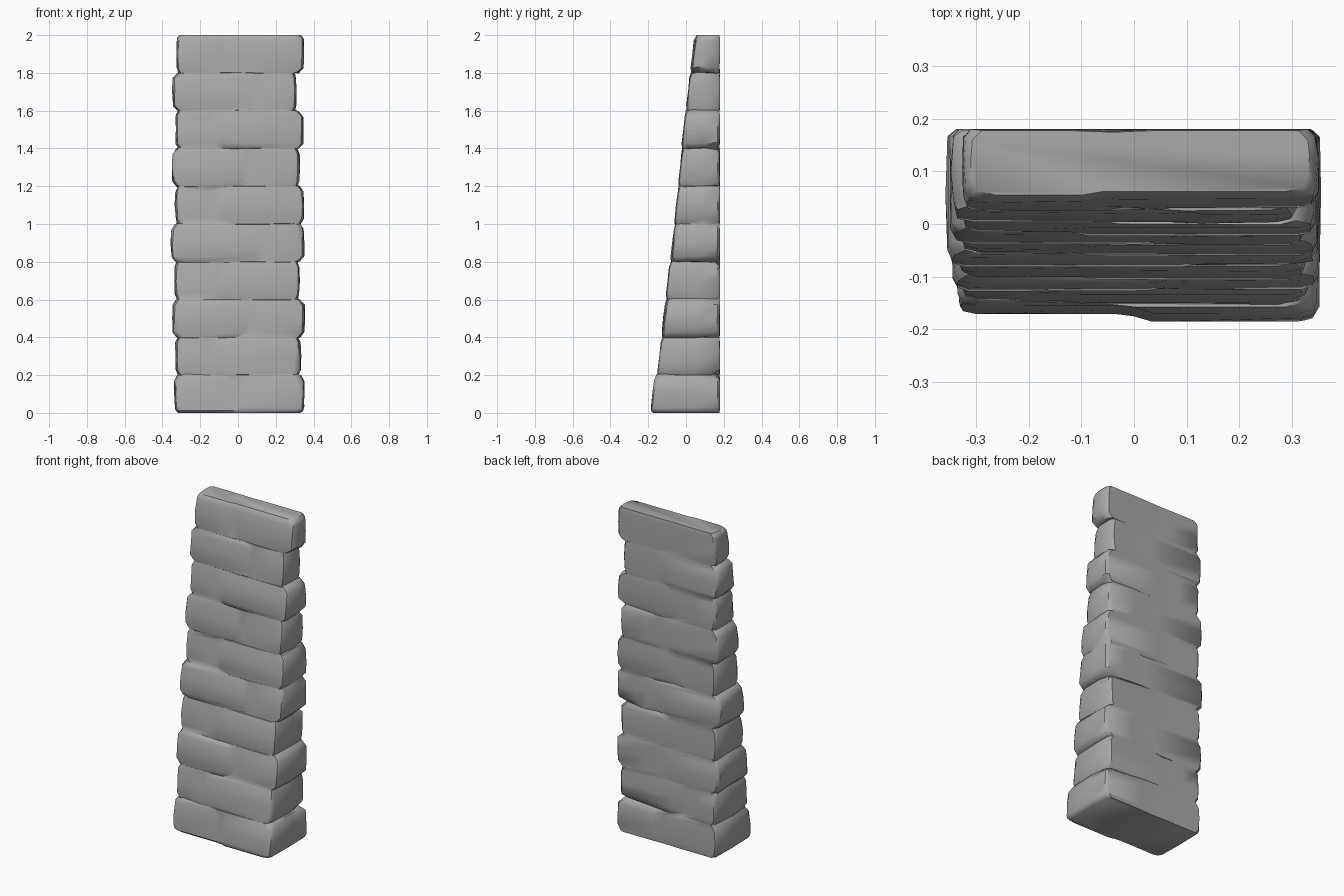
import bpy, bmesh, random
from mathutils import Vector

random.seed(4)
cube = bpy.data.objects.get("Cube")
if cube:
    bpy.data.objects.remove(cube, do_unlink=True)

stone = bpy.data.materials.new("grey stone")
stone.use_nodes = True
stone.diffuse_color = (0.4, 0.4, 0.4, 1)
stone.node_tree.nodes["Principled BSDF"].inputs["Base Color"].default_value = (0.4, 0.4, 0.4, 1)

# One entry per stone course, bottom to top
LEFT = [.335, .33, .345, .335, .353, .33, .348, .328, .344, .325]
RIGHT = [.35, .33, .35, .325, .347, .348, .325, .345, .307, .348]
JOINT = [0, -.14, .06, -.1, .12, -.12, .05, -.12, .1, -.06]
STEP = [.014, .004, -.005, .006, -.004, .006, .003, .009, .003, -.006]
FRONT = [-.17, -.14, -.118, -.095, -.071, -.05, -.031, -.011, .011, .036]
BACK = .18
H = 0.2


def ring(i, z, inset, front, corner):
    """Cross-section of course i: chamfered rectangle with a joint line."""
    l, r = -LEFT[i] + inset, RIGHT[i] - inset
    j, s = JOINT[i], STEP[i]
    f, b = front + inset * .25, BACK - inset * .15
    fl, fr = f + s / 2, f - s / 2
    ml, mr = (fl * .5 + b * .5), (fr * .4 + b * .6)
    c = corner
    return [Vector((x, y, z)) for x, y in (
        (l, fl + c), (l + c * .35, fl + c * .25), (l + c * 1.4, fl), (j - .035, fl),
        (j, (fl + fr) / 2 + .003), (j + .035, fr), (r - c * 1.4, fr), (r - c * .35, fr + c * .25),
        (r, fr + c), (r + .003, mr), (r, b - c * .6), (r - c * .6, b),
        (j + .1, b), (j + .02, b - .003), (j - .06, b), (l + c * .6, b), (l, b - c * .6), (l - .003, ml))]


def mix(a, b, t):
    return [p.lerp(q, t) for p, q in zip(a, b)]


# Stack rings: worn groove between courses, flat belly on each course
rings = []
for i in range(len(LEFT)):
    z = i * H
    slope = .115 * .03
    low = ring(i, z + .028, .002, FRONT[i] - .008, .024)
    mid = ring(i, z + .1, 0, FRONT[i], .022)
    high = ring(i, z + .17, .002, FRONT[i] + .008, .024)
    if i == 0:
        rings.append(ring(i, 0, .022, FRONT[i] - .002, .03))
        rings.append(ring(i, .012, .008, FRONT[i] - .010, .028))
    else:
        a = ring(i - 1, z - .003, .017, FRONT[i - 1] + .0105, .03)
        b = ring(i, z + .003, .017, FRONT[i] - .0105, .03)
        rings += [mix(a, b, .25), mix(a, b, .75)]
    rings += [low, mid, high]
last = len(LEFT) - 1
rings.append(ring(last, 1.985, .005, FRONT[last] + .013, .026))
rings.append(ring(last, 2, .018, FRONT[last] + .018, .03))

bm = bmesh.new()
loops = []
for k, points in enumerate(rings):
    # Slight wear on the stones, with even top and bottom beds
    wear = .003 if 1 < k < len(rings) - 2 else 0
    loops.append([bm.verts.new((p.x + random.uniform(-wear, wear),
                                min(p.y + random.uniform(-wear, wear) * .6, BACK),
                                p.z + random.uniform(-wear, wear) * 1.6)) for p in points])
for a, b in zip(loops, loops[1:]):
    n = len(a)
    for k in range(n):
        bm.faces.new((a[k], a[(k + 1) % n], b[(k + 1) % n], b[k]))
bm.faces.new(loops[0][::-1])
bm.faces.new(loops[-1])

# Chipped rear corners on the right-hand side
for course, depth in ((1, .026), (4, .024), (7, .012)):
    for v in bm.verts:
        if abs(v.co.z - course * H) < .02 and v.co.x > .2 and v.co.y > .13:
            v.co.y -= depth
            v.co.x -= depth * .3
bmesh.ops.recalc_face_normals(bm, faces=bm.faces)

mesh = bpy.data.meshes.new("stone_buttress")
bm.to_mesh(mesh)
bm.free()
mesh.materials.append(stone)
pillar = bpy.data.objects.new("stone_buttress", mesh)
bpy.context.collection.objects.link(pillar)
bpy.context.view_layer.objects.active = pillar
pillar.select_set(True)
bpy.ops.object.shade_smooth_by_angle(angle=0.75)
